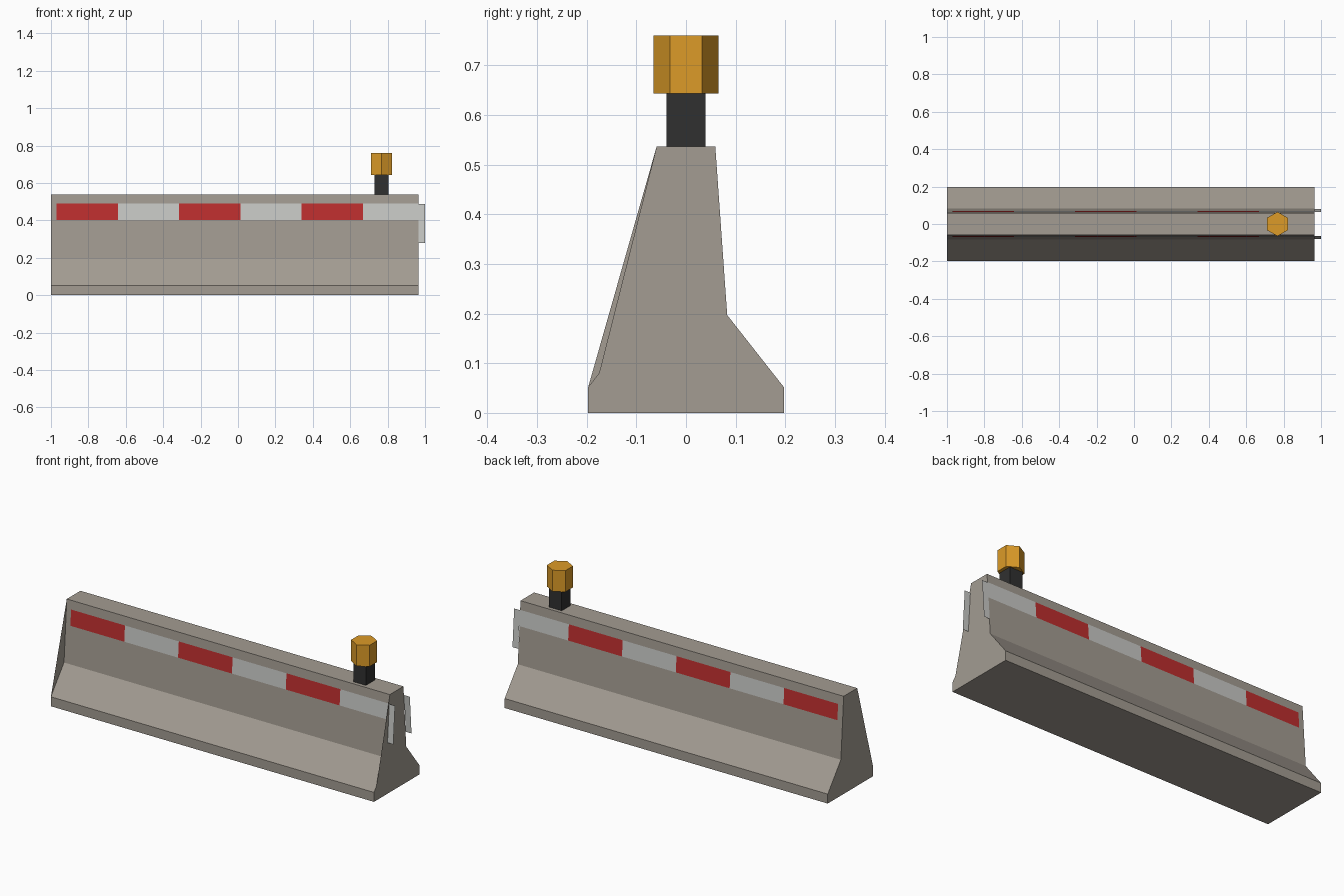
import bpy, bmesh, math

if "Cube" in bpy.data.objects:
    bpy.data.objects.remove(bpy.data.objects["Cube"])

X0, X1 = -1.0, 0.965          # body ends
LAMP_X = 0.767


def srgb(h):
    c = [int(h[i:i + 2], 16) / 255 for i in (0, 2, 4)]
    return [v / 12.92 if v <= 0.04045 else ((v + 0.055) / 1.055) ** 2.4 for v in c] + [1]


def material(name, h):
    m = bpy.data.materials.new(name)
    m.diffuse_color = srgb(h)
    m.use_nodes = True
    m.node_tree.nodes["Principled BSDF"].inputs["Base Color"].default_value = m.diffuse_color
    return m


concrete = material("concrete", "A39C92")
white = material("white", "C8C9C6")
red = material("red", "BD2E2E")
amber = material("amber", "DC9B28")
black = material("black", "303030")


def make(name, bm, mats):
    me = bpy.data.meshes.new(name)
    bm.to_mesh(me)
    bm.free()
    for m in mats:
        me.materials.append(m)
    ob = bpy.data.objects.new(name, me)
    bpy.context.collection.objects.link(ob)
    return ob


# Barrier body: extruded side profile (y, z)
half = [(0.197, 0), (0.197, 0.052), (0.083, 0.197), (0.059, 0.537)]
profile = half + [(-y, z) for y, z in reversed(half)]
bm = bmesh.new()
ends = [[bm.verts.new((x, y, z)) for y, z in profile] for x in (X0, X1)]
n = len(profile)
for i in range(n):
    j = (i + 1) % n
    bm.faces.new((ends[0][j], ends[0][i], ends[1][i], ends[1][j]))

# End caps: the front hollow is closed over by the cap
left = [v for i, v in enumerate(ends[0]) if i != 5]
bm.faces.new(list(reversed(left)))
right = list(ends[1])
right[5] = bm.verts.new((X1, -0.175, 0.08))
bm.faces.new(right)
make("barrier_body", bm, [concrete])


# Reflective bands on both sloping sides, with a tab past the right end
def side_y(z):
    return 0.083 - (z - 0.197) * 0.024 / 0.34 + 0.002


def band(name, s):
    bm = bmesh.new()

    def panel(xa, xb, za, zb, mat):
        pts = [(xa, za), (xb, za), (xb, zb), (xa, zb)]
        if s > 0:
            pts.reverse()
        f = bm.faces.new([bm.verts.new((x, s * side_y(z), z)) for x, z in pts])
        f.material_index = mat

    w = 0.3275
    for i in range(6):
        xa = -0.97 + i * w
        panel(xa, min(xa + w, X1), 0.402, 0.489, (i + 1) % 2)
    panel(X1, 1.0, 0.28, 0.487, 0)
    make(name, bm, [white, red])


band("front_band", -1)
band("back_band", 1)

# Square lamp post
bm = bmesh.new()
bmesh.ops.create_cube(bm, size=1)
bmesh.ops.scale(bm, vec=(0.077, 0.078, 0.115), verts=bm.verts)
make("lamp_post", bm, [black]).location = (LAMP_X, 0, 0.59)

# Six-sided lamp with corners toward front and back
bm = bmesh.new()
bmesh.ops.create_cone(bm, cap_ends=True, segments=6, radius1=0.065, radius2=0.065, depth=0.117)
if max(v.co.y for v in bm.verts) < 0.064:
    for v in bm.verts:
        v.co.x, v.co.y = -v.co.y, v.co.x
make("lamp", bm, [amber]).location = (LAMP_X, 0, 0.7015)
